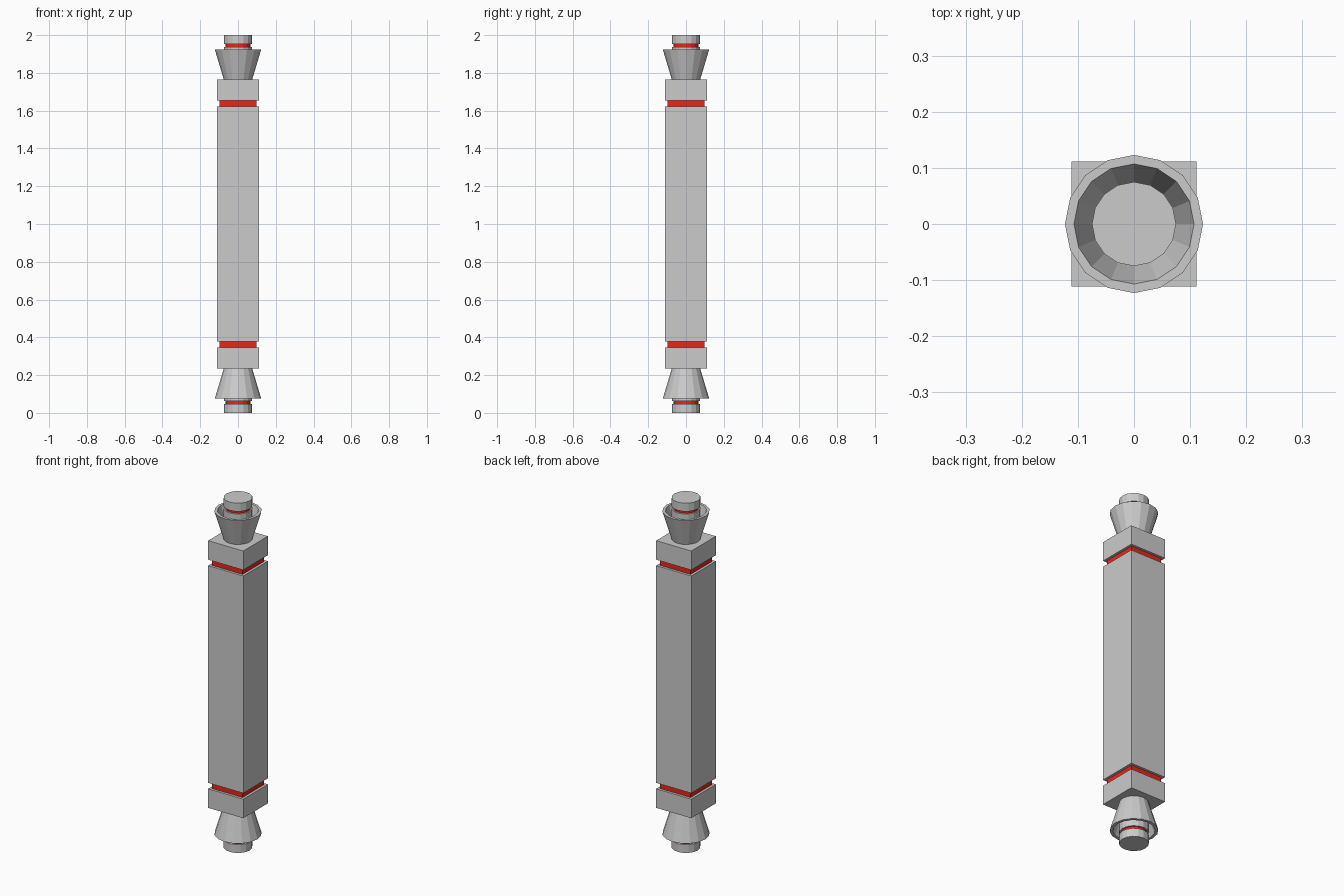
import bpy, bmesh, math

if "Cube" in bpy.data.objects:
    bpy.data.objects.remove(bpy.data.objects["Cube"])

HEIGHT = 2.0
SIDES = 16

red = bpy.data.materials.new("red_band")
red.diffuse_color = (0.8, 0.02, 0.01, 1)
red.use_nodes = True
red.node_tree.nodes["Principled BSDF"].inputs["Base Color"].default_value = red.diffuse_color


def finish(name, bm, material=None):
    bmesh.ops.recalc_face_normals(bm, faces=bm.faces)
    mesh = bpy.data.meshes.new(name)
    bm.to_mesh(mesh)
    bm.free()
    obj = bpy.data.objects.new(name, mesh)
    bpy.context.collection.objects.link(obj)
    if material:
        mesh.materials.append(material)
    return obj


def box(name, half, z0, z1, material=None):
    bm = bmesh.new()
    bmesh.ops.create_cube(bm, size=1)
    for v in bm.verts:
        v.co.x *= 2 * half
        v.co.y *= 2 * half
        v.co.z = z0 if v.co.z < 0 else z1
    return finish(name, bm, material)


def lathe(name, profile, top, material=None):
    """Revolve (radius, distance from the end) points that start and end on the axis."""
    bm = bmesh.new()
    pts = [(r, HEIGHT - d if top else d) for r, d in profile]
    verts = [bm.verts.new((r, 0, z)) for r, z in pts]
    edges = [bm.edges.new(pair) for pair in zip(verts, verts[1:])]
    bmesh.ops.spin(bm, geom=verts + edges, axis=(0, 0, 1), cent=(0, 0, 0),
                   angle=2 * math.pi, steps=SIDES, use_merge=True)
    bmesh.ops.remove_doubles(bm, verts=bm.verts, dist=1e-5)
    return finish(name, bm, material)


def disc(name, radius, d0, d1, top, material=None):
    return lathe(name, [(0, d0), (radius, d0), (radius, d1), (0, d1)], top, material)


# Long square shaft
box("shaft", 0.111, 0.379, HEIGHT - 0.379)

# Identical fittings at both ends
for end, top in (("lower", False), ("upper", True)):
    def span(a, b):
        return (HEIGHT - b, HEIGHT - a) if top else (a, b)

    # Square collar and recessed red band
    box(end + "_band", 0.097, *span(0.345, 0.379), red)
    box(end + "_collar", 0.111, *span(0.236, 0.345))

    # Flared hollow cup
    lathe(end + "_cup", [(0, 0.236), (0.075, 0.236), (0.123, 0.076),
                         (0.107, 0.076), (0.07, 0.2), (0, 0.2)], top)

    # Pin with a recessed red ring
    disc(end + "_pin_cap", 0.075, 0, 0.047, top)
    disc(end + "_pin_ring", 0.066, 0.047, 0.062, top, red)
    disc(end + "_pin_base", 0.075, 0.062, 0.2, top)
